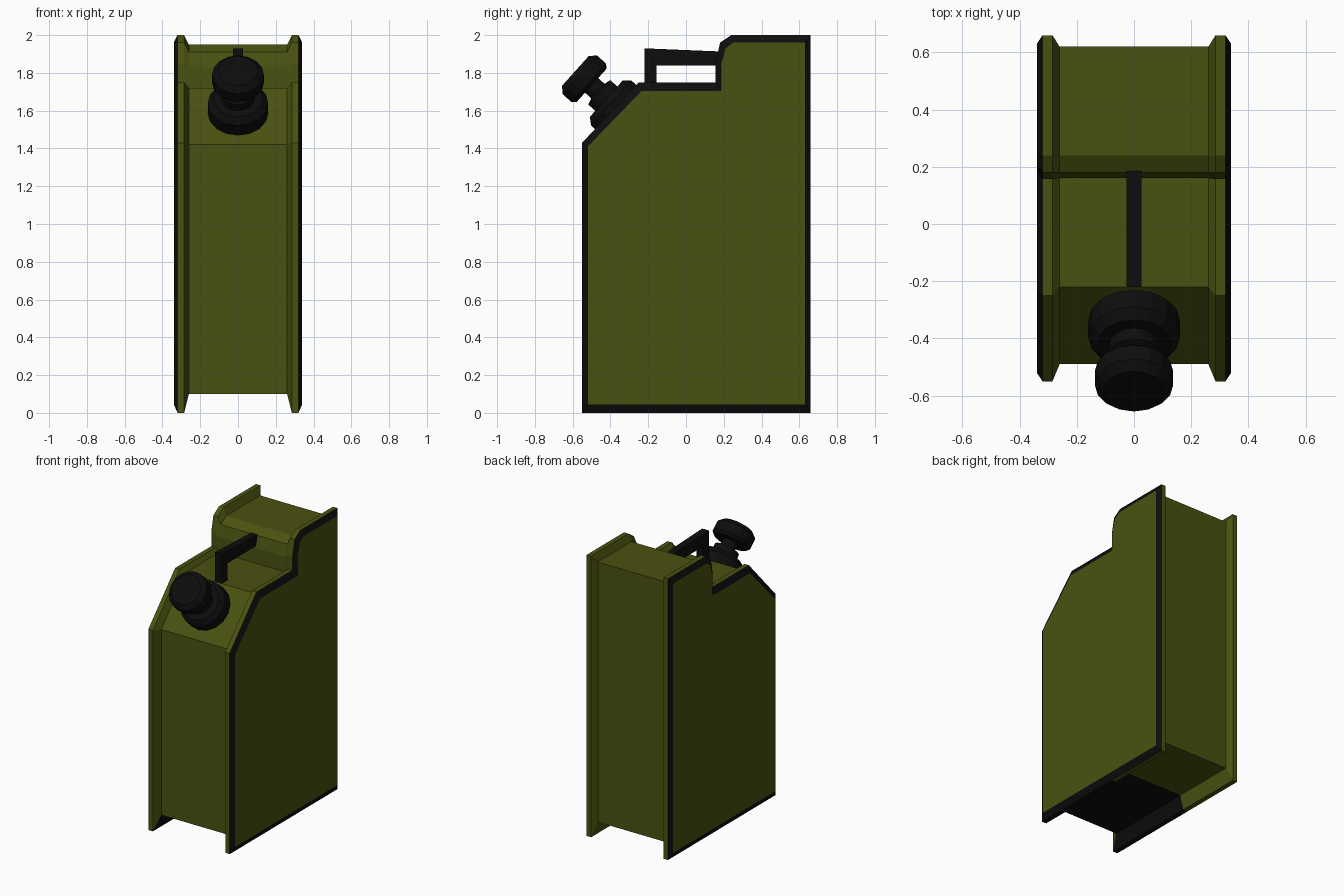
import bpy, bmesh, math
from mathutils import Vector, Matrix

if "Cube" in bpy.data.objects:
    bpy.data.objects.remove(bpy.data.objects["Cube"])


def material(name, rgb):
    m = bpy.data.materials.new(name)
    m.diffuse_color = (*rgb, 1)
    m.use_nodes = True
    m.node_tree.nodes["Principled BSDF"].inputs["Base Color"].default_value = m.diffuse_color
    return m


OLIVE = material("olive", (0.068, 0.083, 0.005))
BLACK = material("black", (0.004, 0.004, 0.004))


def finish(name, bm, mats):
    bmesh.ops.recalc_face_normals(bm, faces=bm.faces)
    me = bpy.data.meshes.new(name)
    bm.to_mesh(me)
    bm.free()
    for m in mats:
        me.materials.append(m)
    ob = bpy.data.objects.new(name, me)
    bpy.context.collection.objects.link(ob)
    return ob


def loft(name, layers, mats, is_dark=lambda i, j: False):
    """Skin a stack of (x, [(y, z), ...]) sections and cap both ends."""
    bm = bmesh.new()
    rings = [[bm.verts.new((x, y, z)) for y, z in prof] for x, prof in layers]
    n = len(rings[0])
    for i in range(len(rings) - 1):
        for j in range(n):
            k = (j + 1) % n
            f = bm.faces.new((rings[i][j], rings[i][k], rings[i + 1][k], rings[i + 1][j]))
            f.material_index = 1 if is_dark(i, j) else 0
    bm.faces.new(rings[0])
    bm.faces.new(rings[-1])
    return finish(name, bm, mats)


# Can body: recessed core, raised side flanges, dark chamfered rims.
# All three profiles start with the front half of the underside.
core = [(-0.49, 0.10), (0.16, 0.10), (0.62, 0.10), (0.62, 1.95), (0.24, 1.95),
        (0.18, 1.91), (0.16, 1.83), (0.16, 1.72), (-0.22, 1.72), (-0.49, 1.42)]
flange = [(-0.55, 0.0), (0.16, 0.0), (0.66, 0.0), (0.66, 2.0), (0.24, 2.0),
          (0.18, 1.96), (0.157, 1.85), (0.157, 1.75), (-0.25, 1.75), (-0.55, 1.43)]
panel = [(-0.52, 0.045), (0.16, 0.045), (0.63, 0.045), (0.63, 1.96), (0.25, 1.96),
         (0.21, 1.93), (0.185, 1.84), (0.185, 1.705), (-0.235, 1.705), (-0.52, 1.41)]
half = [(0.26, core), (0.285, flange), (0.32, flange), (0.34, panel)]
layers = [(-x, p) for x, p in reversed(half)] + half
loft("can_body", layers, [OLIVE, BLACK],
     lambda i, j: i in (0, len(layers) - 2) or j == 0)

# Carry handle: front post and bar running back into the step
handle = [(-0.22, 1.71), (-0.22, 1.93), (0.19, 1.913), (0.19, 1.84),
          (-0.155, 1.84), (-0.155, 1.71)]
loft("carry_handle", [(-0.026, handle), (0.026, handle)], [BLACK])


def lathe(name, profile, origin, axis, sides=16):
    """Revolve (radius, height) points about an axis, with flat end caps."""
    bm = bmesh.new()
    rings = []
    for r, h in profile:
        rings.append([bm.verts.new((r * math.cos(a), r * math.sin(a), h))
                      for a in (2 * math.pi * k / sides for k in range(sides))])
    for a, b in zip(rings, rings[1:]):
        for k in range(sides):
            m = (k + 1) % sides
            bm.faces.new((a[k], a[m], b[m], b[k]))
    bm.faces.new(rings[0])
    bm.faces.new(rings[-1])
    rot = Vector((0, 0, 1)).rotation_difference(Vector(axis)).to_matrix().to_4x4()
    bm.transform(Matrix.Translation(origin) @ rot)
    return finish(name, bm, [BLACK])


# Spout collar and screw cap, square to the sloped shoulder
spot, normal = (0, -0.34, 1.59), (0, -0.743, 0.669)
lathe("spout_collar", [(0.16, -0.01), (0.16, 0.075), (0.13, 0.11), (0.087, 0.11),
                       (0.087, 0.16), (0.052, 0.17), (0.052, 0.23)], spot, normal)
lathe("screw_cap", [(0.118, 0.215), (0.137, 0.235), (0.137, 0.30), (0.105, 0.33)],
      spot, normal)
